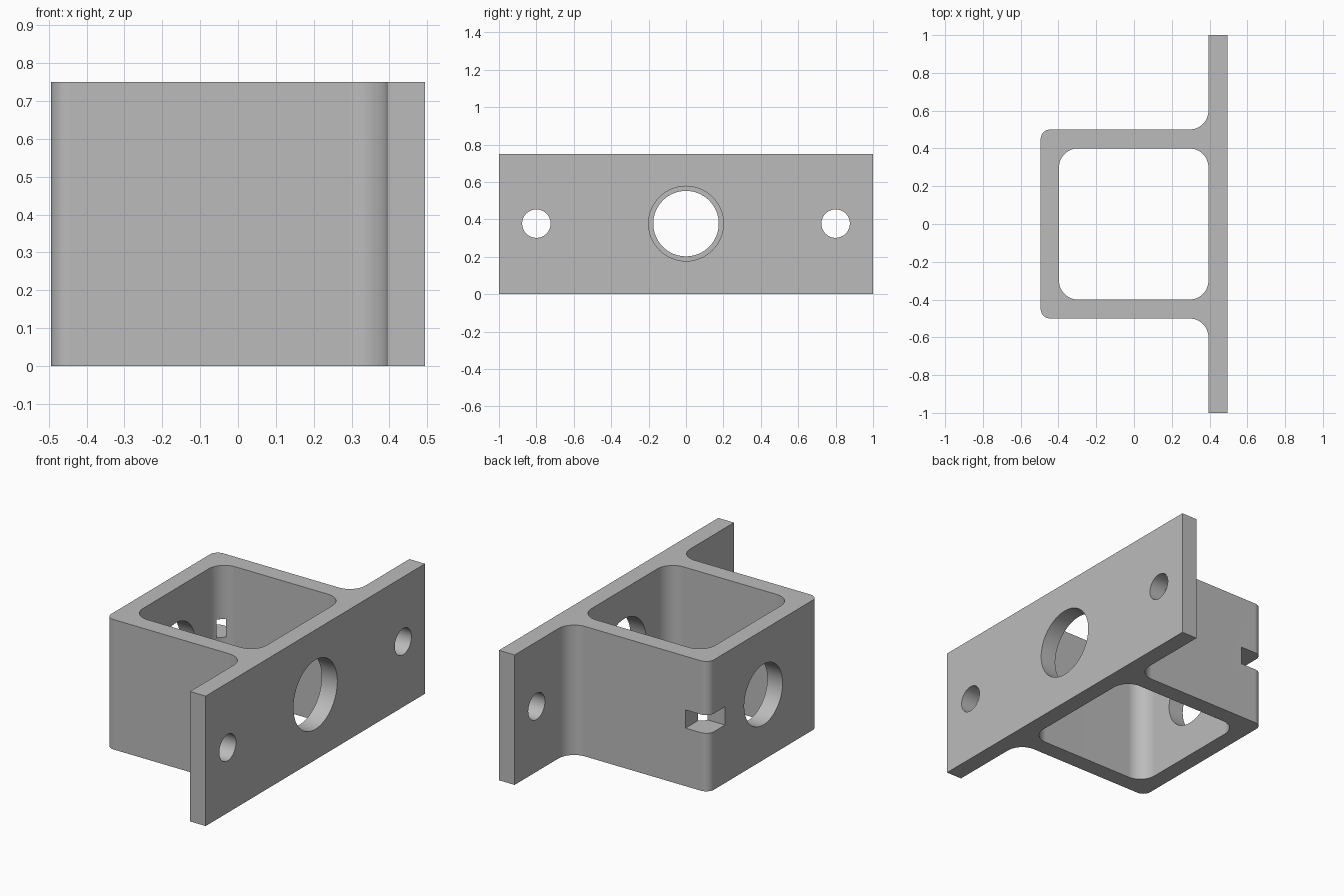
import bpy
import bmesh
from math import sin, cos, pi, radians
from mathutils import Matrix

if "Cube" in bpy.data.objects:
    bpy.data.objects.remove(bpy.data.objects["Cube"], do_unlink=True)

HEIGHT = 0.75
MID_Z = 0.377
BACK, FRONT = -0.494, 0.494      # outer x limits
PLATE = 0.394                    # inner face of the mounting plate
STEPS = 12

grey = bpy.data.materials.new("plain grey")
grey.use_nodes = True
colour = (0.5, 0.5, 0.5, 1.0)
grey.diffuse_color = colour
grey.node_tree.nodes["Principled BSDF"].inputs["Base Color"].default_value = colour


def arc(cx, cy, r, start, end):
    """Points along an arc, angles in degrees."""
    angles = [radians(start + (end - start) * i / STEPS) for i in range(STEPS + 1)]
    return [(cx + r * cos(a), cy + r * sin(a)) for a in angles]


def add_object(name, bm):
    bmesh.ops.recalc_face_normals(bm, faces=bm.faces)
    mesh = bpy.data.meshes.new(name)
    bm.to_mesh(mesh)
    bm.free()
    mesh.materials.append(grey)
    obj = bpy.data.objects.new(name, mesh)
    bpy.context.collection.objects.link(obj)
    return obj


def prism(name, outline, z0, z1):
    """Extrude a closed xy outline between two heights."""
    bm = bmesh.new()
    base = bm.faces.new([bm.verts.new((x, y, z0)) for x, y in outline])
    top = bmesh.ops.extrude_face_region(bm, geom=[base])["geom"]
    verts = [v for v in top if isinstance(v, bmesh.types.BMVert)]
    bmesh.ops.translate(bm, verts=verts, vec=(0, 0, z1 - z0))
    return add_object(name, bm)


def drill(name, x, y, radius):
    """Round cutter lying along x."""
    bm = bmesh.new()
    place = Matrix.Translation((x, y, MID_Z)) @ Matrix.Rotation(pi / 2, 4, "Y")
    bmesh.ops.create_cone(bm, cap_ends=True, segments=64, radius1=radius,
                          radius2=radius, depth=0.3, matrix=place)
    return add_object(name, bm)


# Solid body: square sleeve with rounded back, filleted into the wide plate
half = [(FRONT, 1), (PLATE, 1)]
half += arc(PLATE - 0.1, 0.6, 0.1, 0, -90)
half += arc(BACK + 0.05, 0.45, 0.05, 90, 180)
outline = half + [(x, -y) for x, y in reversed(half)]
bracket = prism("bracket", outline, 0, HEIGHT)

# Cavity, bores, screw holes and corner notch
x0, x1, y1, r = -0.397, PLATE, 0.4, 0.1
cavity = (arc(x1 - r, y1 - r, r, 0, 90) + arc(x0 + r, y1 - r, r, 90, 180)
          + arc(x0 + r, r - y1, r, 180, 270) + arc(x1 - r, r - y1, r, 270, 360))
notch = [(-0.6, 0.35), (-0.347, 0.35), (-0.347, 0.6), (-0.6, 0.6)]
cutters = [
    prism("cavity_cutter", cavity, -0.1, HEIGHT + 0.1),
    drill("plate_bore_cutter", FRONT - 0.05, 0, 0.2),
    drill("back_bore_cutter", BACK + 0.05, 0, 0.175),
    prism("notch_cutter", notch, 0.335, 0.44),
]
cutters += [drill("screw_hole_cutter", FRONT - 0.05, s * 0.8, 0.076) for s in (-1, 1)]

bpy.ops.object.select_all(action="DESELECT")
bracket.select_set(True)
bpy.context.view_layer.objects.active = bracket
for cutter in cutters:
    cutter.hide_render = True
    cut = bracket.modifiers.new(cutter.name, "BOOLEAN")
    cut.operation = "DIFFERENCE"
    cut.solver = "EXACT"
    cut.object = cutter
    bpy.ops.object.modifier_apply(modifier=cut.name)
    bpy.data.objects.remove(cutter, do_unlink=True)

# Smooth rounds beside flat walls
bpy.ops.object.shade_smooth_by_angle(angle=radians(30))
weighted = bracket.modifiers.new("flat_walls", "WEIGHTED_NORMAL")
weighted.keep_sharp = True
